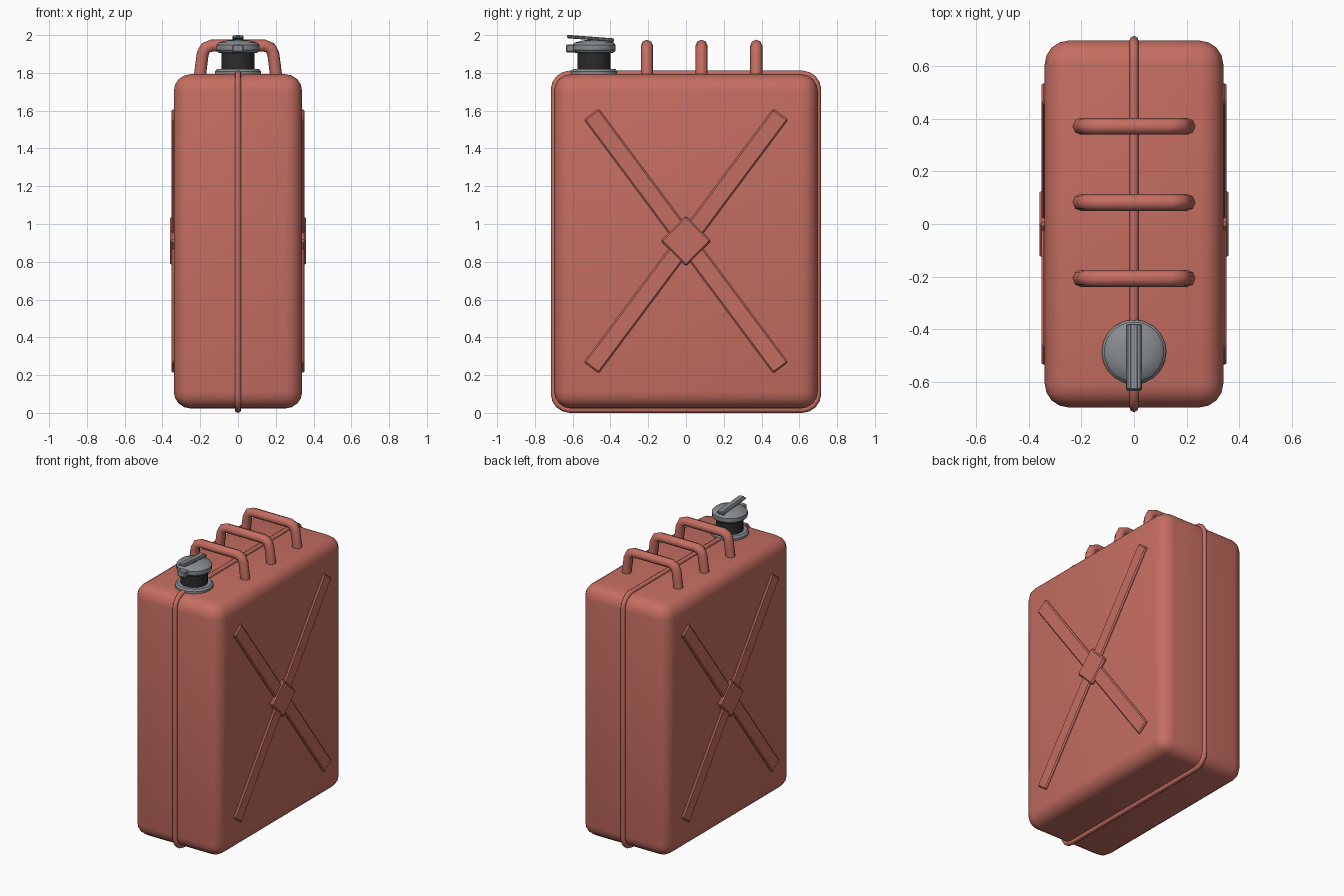
import bpy, bmesh, math
from mathutils import Matrix, Vector

cube = bpy.data.objects.get("Cube")
if cube:
    bpy.data.objects.remove(cube, do_unlink=True)


def material(name, rgb, rough=0.5):
    m = bpy.data.materials.new(name)
    m.use_nodes = True
    m.diffuse_color = (*rgb, 1)
    bsdf = next(n for n in m.node_tree.nodes if n.type == "BSDF_PRINCIPLED")
    bsdf.inputs["Base Color"].default_value = (*rgb, 1)
    bsdf.inputs["Roughness"].default_value = rough
    return m


RED = material("red paint", (0.56, 0.155, 0.12))
GREY = material("grey metal", (0.25, 0.265, 0.28))
BLACK = material("black rubber", (0.025, 0.025, 0.027))


def finish(name, mesh, mat, angle=40):
    mesh.materials.clear()
    mesh.materials.append(mat)
    ob = bpy.data.objects.new(name, mesh)
    bpy.context.scene.collection.objects.link(ob)
    bpy.ops.object.select_all(action="DESELECT")
    ob.select_set(True)
    bpy.context.view_layer.objects.active = ob
    bpy.ops.object.shade_smooth_by_angle(angle=math.radians(angle))
    return ob


def box(name, size, loc, mat, bevel, segments=1, rot=0.0):
    """Bevelled box, turned about x."""
    bm = bmesh.new()
    bmesh.ops.create_cube(bm, size=1)
    bmesh.ops.scale(bm, vec=size, verts=bm.verts)
    bmesh.ops.bevel(bm, geom=bm.edges[:], offset=bevel, segments=segments,
                    profile=0.5, affect="EDGES")
    bmesh.ops.transform(bm, matrix=Matrix.Translation(loc) @ Matrix.Rotation(rot, 4, "X"),
                        verts=bm.verts)
    mesh = bpy.data.meshes.new(name)
    bm.to_mesh(mesh)
    bm.free()
    return finish(name, mesh, mat, 30 if segments == 1 else 60)


def tube(name, points, radius, mat, cyclic=False):
    """Round tube along a path, turned into a mesh."""
    cu = bpy.data.curves.new(name + " path", "CURVE")
    cu.dimensions = "3D"
    cu.bevel_depth = radius
    cu.bevel_resolution = 2
    cu.use_fill_caps = True
    sp = cu.splines.new("POLY")
    sp.points.add(len(points) - 1)
    for p, co in zip(sp.points, points):
        p.co = (*co, 1)
    sp.use_cyclic_u = cyclic
    tmp = bpy.data.objects.new(name + " path", cu)
    bpy.context.scene.collection.objects.link(tmp)
    dg = bpy.context.evaluated_depsgraph_get()
    mesh = bpy.data.meshes.new_from_object(tmp.evaluated_get(dg))
    bpy.data.objects.remove(tmp, do_unlink=True)
    return finish(name, mesh, mat, 50)


def lathe(name, profile, centre, mat, sides=20):
    """Closed solid turned about z from (radius, z) pairs."""
    bm = bmesh.new()
    rings = [[bm.verts.new((centre[0] + r * math.cos(a), centre[1] + r * math.sin(a), z))
              for a in (2 * math.pi * i / sides for i in range(sides))]
             for r, z in profile]
    for low, high in zip(rings, rings[1:]):
        for i in range(sides):
            j = (i + 1) % sides
            bm.faces.new((low[i], low[j], high[j], high[i]))
    bm.faces.new(rings[0][::-1])
    bm.faces.new(rings[-1])
    mesh = bpy.data.meshes.new(name)
    bm.to_mesh(mesh)
    bm.free()
    return finish(name, mesh, mat, 35)


# Rounded can body
box("can_body", (0.68, 1.396, 1.77), (0, 0, 0.908), RED, 0.09, 4)

# Weld seam around the middle
seam = []
half_y, half_z, r = 0.699, 0.889, 0.085
for k, (sy, sz) in enumerate(((1, 1), (-1, 1), (-1, -1), (1, -1))):
    for i in range(5):
        a = math.pi / 2 * (k + i / 4)
        seam.append((0, sy * (half_y - r) + r * math.cos(a),
                     0.906 + sz * (half_z - r) + r * math.sin(a)))
tube("weld_seam", seam, 0.017, RED, cyclic=True)

# Three carrying handles
side = [(0.205, 1.76), (0.187, 1.9), (0.172, 1.932), (0.14, 1.944)]
arch = side + [(-x, z) for x, z in reversed(side)]
for name, y in (("front", -0.207), ("middle", 0.082), ("back", 0.372)):
    tube(name + "_handle", [(x, y, z) for x, z in arch], 0.032, RED)

# Raised cross and centre plate on both flat sides
lean = math.atan2(1.0, 1.34)
for name, s in (("left", 1), ("right", -1)):
    for label, turn in (("rising", -lean), ("falling", lean)):
        box(f"{name}_{label}_rib", (0.04, 0.098, 1.675), (s * 0.333, 0, 0.91),
            RED, 0.008, rot=turn)
    box(name + "_centre_plate", (0.05, 0.19, 0.19), (s * 0.335, 0, 0.91),
        RED, 0.01, rot=math.pi / 4)

# Spout: flange, neck and domed cap
spout = (0, -0.487)
lathe("spout_flange", [(0.123, 1.785), (0.123, 1.808), (0.112, 1.82), (0.08, 1.82)], spout, GREY)
lathe("spout_neck", [(0.087, 1.8), (0.087, 1.92)], spout, BLACK)
lathe("spout_cap", [(0.09, 1.905), (0.104, 1.907), (0.115, 1.92), (0.115, 1.947),
                    (0.103, 1.96), (0.06, 1.972), (0.02, 1.975)], spout, GREY)

# Cap latch: front catch, lever with raised spine, and pivot
box("cap_catch", (0.06, 0.07, 0.042), (0, -0.6, 1.93), GREY, 0.006)
tilt = -0.075
box("cap_lever", (0.056, 0.25, 0.016), (0, -0.505, 1.982), GREY, 0.005, rot=tilt)
box("lever_spine", (0.028, 0.25, 0.01), (0, -0.505, 1.987), GREY, 0.003, rot=tilt)
box("lever_pivot", (0.045, 0.07, 0.03), (0, -0.42, 1.963), GREY, 0.005)
